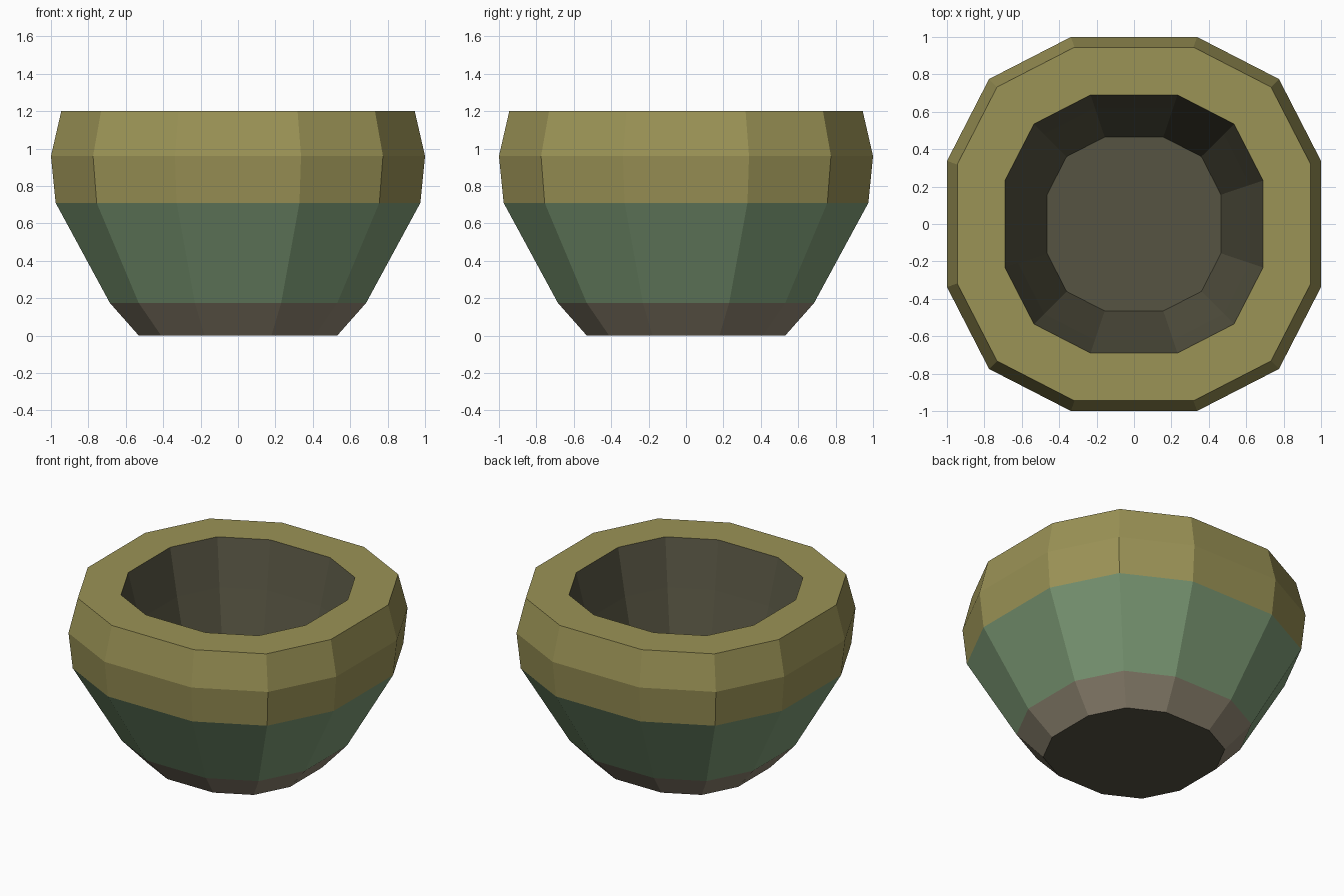
import bpy, bmesh

if "Cube" in bpy.data.objects:
    bpy.data.objects.remove(bpy.data.objects["Cube"])


def srgb(*c):
    return [((v / 255 + 0.055) / 1.055) ** 2.4 for v in c] + [1.0]


def material(name, rgb):
    m = bpy.data.materials.new(name)
    m.diffuse_color = srgb(*rgb)
    m.use_nodes = True
    m.node_tree.nodes["Principled BSDF"].inputs["Base Color"].default_value = m.diffuse_color
    return m


mats = [material("olive_gold", (155, 147, 86)),
        material("muted_green", (125, 155, 118)),
        material("warm_brown", (145, 135, 115)),
        material("dark_grey", (86, 84, 66))]
GOLD, GREEN, BROWN, GREY = range(4)

# Twelve-sided, slightly squared outline with flat sides at unit distance
corners = []
x, y = 1, 0
for q in range(4):
    for a, b in ((1, -0.337), (1, 0.337), (0.775, 0.775)):
        corners.append((a * x - b * y, a * y + b * x))
    x, y = -y, x

# Profile: half width, height, colour of the band leading to the next ring
profile = [(0.53, 0.0, BROWN), (0.685, 0.175, GREEN), (0.975, 0.71, GOLD),
           (1.0, 0.96, GOLD), (0.945, 1.2, GOLD), (0.69, 1.2, GREY),
           (0.62, 0.88, GREY), (0.465, 0.25, GREY)]

# Bowl: stacked rings, over the rim and down inside
bm = bmesh.new()
rings = [[bm.verts.new((cx * r, cy * r, z)) for cx, cy in corners]
         for r, z, _ in profile]
n = len(corners)
for k in range(len(rings) - 1):
    lo, hi = rings[k], rings[k + 1]
    for i in range(n):
        j = (i + 1) % n
        f = bm.faces.new((lo[i], lo[j], hi[j], hi[i]))
        f.material_index = profile[k][2]

# Underside and inner floor
bm.faces.new(rings[0][::-1]).material_index = GREY
bm.faces.new(rings[-1]).material_index = GREY
bmesh.ops.recalc_face_normals(bm, faces=bm.faces)

mesh = bpy.data.meshes.new("bowl")
bm.to_mesh(mesh)
bm.free()
for m in mats:
    mesh.materials.append(m)
bpy.context.collection.objects.link(bpy.data.objects.new("bowl", mesh))
